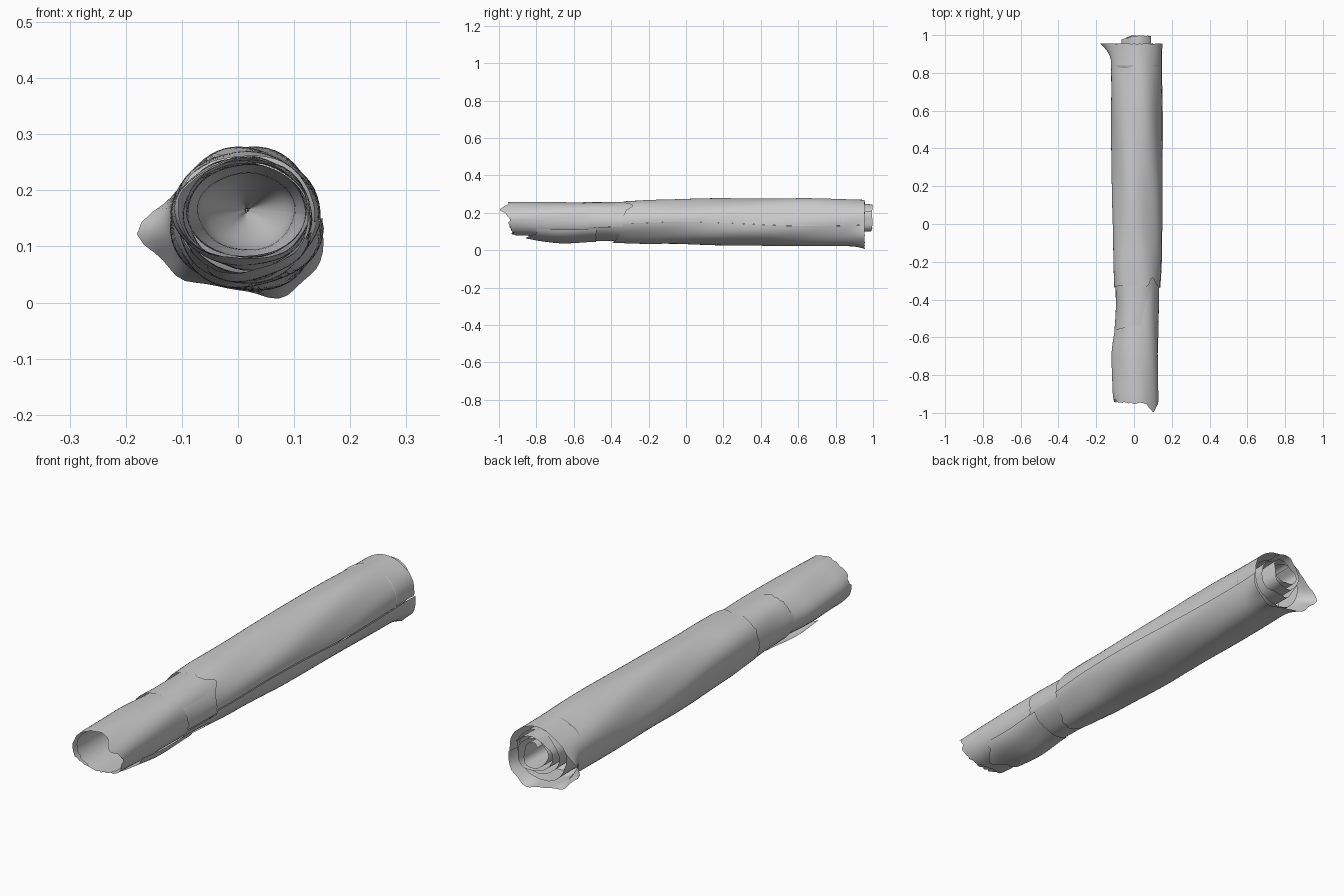
import bpy, math, random
from math import sin, cos, pi, radians, exp

random.seed(4)
old = bpy.data.objects.get("Cube")
if old:
    bpy.data.objects.remove(old, do_unlink=True)

grey = bpy.data.materials.new("plain_grey")
grey.use_nodes = True
COL = (0.6, 0.6, 0.6, 1)
grey.diffuse_color = COL
grey.node_tree.nodes["Principled BSDF"].inputs["Base Color"].default_value = COL


def bump(deg, centre, width):
    """Smooth bump around an angle in degrees."""
    d = (deg - centre + 180) % 360 - 180
    return exp(-(d / width) ** 2)


def section(stations, y):
    """Left, right, bottom and top of the roll at y, eased between stations."""
    if y <= stations[0][0]:
        return stations[0][1:]
    for a, b in zip(stations, stations[1:]):
        if y <= b[0]:
            t = (y - a[0]) / (b[0] - a[0])
            t = t * t * (3 - 2 * t)
            return [p + (q - p) * t for p, q in zip(a[1:], b[1:])]
    return stations[-1][1:]


def sheet(name, stations, start, end, a0=0, a1=360, step=0.0, wobble=0.003,
          flare=None, rings=40, cols=56):
    """Paper rolled around y; start and end give the torn edges by angle."""
    verts, faces = [], []
    phase = random.uniform(0, 6)
    jag = [random.uniform(-1, 1) * 0.006 for _ in range(2 * cols + 2)]
    for j in range(cols + 1):
        deg = a0 + (a1 - a0) * j / cols
        k = 0 if (j == cols and (a1 - a0) % 360 == 0 and not step) else j
        ys, ye = start(deg) + jag[k], end(deg) + jag[cols + k] * 0.3
        for i in range(rings + 1):
            y = ys + (ye - ys) * i / rings
            left, right, low, high = section(stations, y)
            # the seam wanders a little along the roll
            th = radians(deg + 4 * sin(5 * y + phase))
            scale = 1 + step * ((deg - a0) / (a1 - a0) - 0.5)
            off = wobble * (sin(3 * th + 4 * y + phase) + 0.7 * sin(5 * th - 7 * y))
            if flare:
                off += flare(deg, y)
            verts.append(((left + right) / 2 + ((right - left) / 2 * scale + off) * cos(th), y,
                          (low + high) / 2 + ((high - low) / 2 * scale + off) * sin(th)))
    n = rings + 1
    for j in range(cols):
        for i in range(rings):
            faces.append((j * n + i, j * n + i + 1, (j + 1) * n + i + 1, (j + 1) * n + i))
    me = bpy.data.meshes.new(name)
    me.from_pydata(verts, [], faces)
    me.materials.append(grey)
    ob = bpy.data.objects.new(name, me)
    bpy.context.collection.objects.link(ob)
    bpy.ops.object.select_all(action='DESELECT')
    ob.select_set(True)
    bpy.context.view_layer.objects.active = ob
    bpy.ops.object.shade_smooth_by_angle(angle=radians(40))
    return ob


# Outer wrapper, with a flared torn lip at the back
def lip(deg, y):
    t = max(0, (y - 0.85) / 0.11) ** 2
    return t * (0.065 * bump(deg, 188, 16) + 0.035 * bump(deg, 218, 18)
                + 0.022 * bump(deg, 293, 14) + 0.02 * bump(deg, 328, 22))


outer = [(-0.42, -0.105, 0.135, 0.045, 0.264), (-0.15, -0.113, 0.143, 0.036, 0.272),
         (0.2, -0.118, 0.148, 0.026, 0.276), (0.6, -0.12, 0.15, 0.022, 0.277),
         (0.96, -0.118, 0.15, 0.022, 0.27)]
sheet("outer_wrapper", outer,
      lambda d: -0.33 + 0.05 * bump(d, 48, 10) - 0.06 * bump(d, 270, 50),
      lambda d: 0.955, a0=-5, a1=355, step=0.035, flare=lip, rings=60)

# Middle wrapper, showing as a short band
middle = [(-0.6, -0.105, 0.13, 0.06, 0.259), (-0.45, -0.098, 0.131, 0.052, 0.259),
          (-0.3, -0.1, 0.131, 0.046, 0.26), (0.3, -0.1, 0.132, 0.042, 0.258),
          (0.96, -0.098, 0.13, 0.042, 0.25)]
sheet("middle_wrapper", middle, lambda d: -0.54 + 0.025 * cos(radians(d)),
      lambda d: 0.93, a0=-20, a1=340, step=0.03, wobble=0.002)

# Front sleeve, with a torn tongue at its mouth
front = [(-1.0, -0.1, 0.128, 0.08, 0.252), (-0.88, -0.112, 0.13, 0.075, 0.255),
         (-0.7, -0.115, 0.13, 0.065, 0.257), (-0.5, -0.094, 0.127, 0.06, 0.256),
         (-0.2, -0.09, 0.125, 0.065, 0.25)]
sheet("front_sleeve", front,
      lambda d: -0.948 - 0.05 * bump(d, 36, 16) + 0.04 * bump(d, 270, 50) + 0.02 * bump(d, 160, 12),
      lambda d: -0.2, wobble=0.0025)

# Inner lining, closing to a rounded end inside the roll
lining = [(-0.94, -0.094, 0.122, 0.082, 0.248), (-0.3, -0.088, 0.12, 0.08, 0.245),
          (0.0, -0.07, 0.1, 0.095, 0.23), (0.3, 0.015, 0.017, 0.164, 0.166)]
sheet("inner_lining", lining, lambda d: -0.93 - 0.02 * bump(d, 40, 20),
      lambda d: 0.3, wobble=0.001)

# Loose flap under the front sleeve
flap = [(-0.88, -0.1, 0.125, 0.058, 0.25), (-0.65, -0.1, 0.13, 0.037, 0.25),
        (-0.48, -0.095, 0.132, 0.044, 0.255)]
sheet("under_flap", flap, lambda d: -0.8 - 0.06 * bump(d, 290, 18),
      lambda d: -0.48, a0=232, a1=338, rings=16, cols=20, wobble=0.003)

# Rolled core at the back: a coiled sheet around a crumpled plug
core = [(0.5, -0.05, 0.08, 0.105, 0.228), (1.0, -0.05, 0.08, 0.105, 0.228)]
sheet("core_coil", core, lambda d: 0.6, lambda d: 0.985 + 0.013 * sin(radians(1.3 * d)),
      a0=30, a1=840, step=-0.6, wobble=0.003, rings=12, cols=130)
sheet("core_collar", [(0.6, -0.07, 0.1, 0.085, 0.238), (0.96, -0.075, 0.105, 0.08, 0.24)],
      lambda d: 0.6, lambda d: 0.945 + 0.012 * sin(radians(3 * d)),
      a0=100, a1=470, step=-0.1, rings=12)

# Recessed floor joining the wrapper to the core
floor = [(0.72, 0.014, 0.016, 0.164, 0.166), (0.84, -0.118, 0.148, 0.024, 0.272)]
sheet("back_floor", floor, lambda d: 0.72, lambda d: 0.84, wobble=0.001, rings=12)
